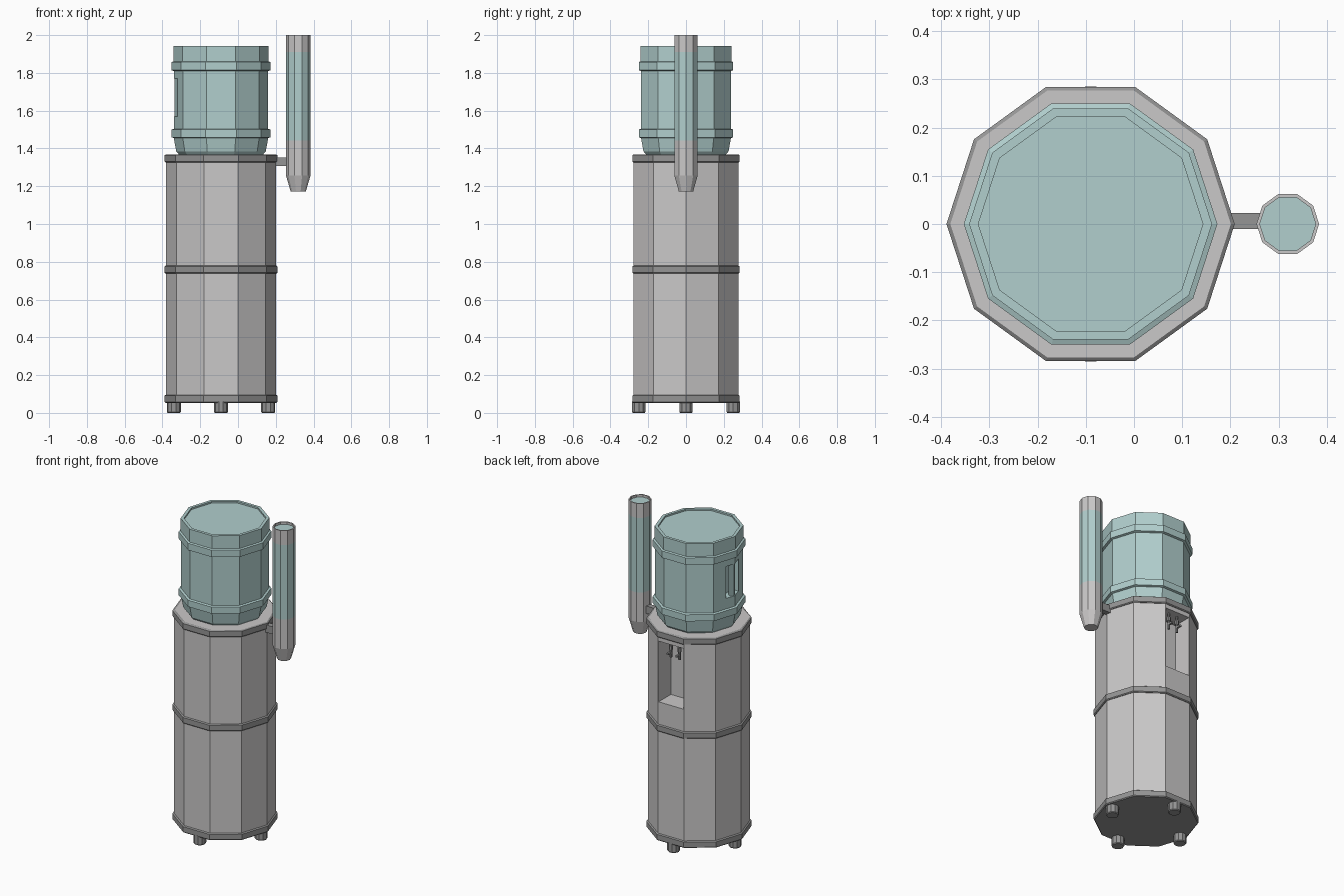
import bpy
import bmesh
from math import cos, sin, tau, pi
from mathutils import Vector

if "Cube" in bpy.data.objects:
    bpy.data.objects.remove(bpy.data.objects["Cube"])

SIDES = 10
CX = -0.09      # axis of the cabinet and bottle
TUBE_X = 0.319  # axis of the cup tube


def material(name, colour):
    m = bpy.data.materials.new(name)
    m.use_nodes = True
    m.diffuse_color = (*colour, 1)
    m.node_tree.nodes["Principled BSDF"].inputs["Base Color"].default_value = (*colour, 1)
    return m


LIGHT = material("light grey", (0.59, 0.58, 0.58))
DARK = material("dark grey", (0.3, 0.3, 0.3))
TEAL = material("pale teal", (0.44, 0.62, 0.61))


def finish(bm, name, *mats):
    bmesh.ops.recalc_face_normals(bm, faces=bm.faces)
    me = bpy.data.meshes.new(name)
    bm.to_mesh(me)
    bm.free()
    for m in mats:
        me.materials.append(m)
    ob = bpy.data.objects.new(name, me)
    bpy.context.collection.objects.link(ob)
    return ob


def lathe(name, profile, x, y, *mats, ring=False, sides=SIDES):
    """Turn (radius, height) points about a vertical axis; cap or close the ends."""
    bm = bmesh.new()
    loops = [[bm.verts.new((x + r * cos(tau * i / sides), y + r * sin(tau * i / sides), z))
              for i in range(sides)] for r, z in profile]
    pairs = list(zip(loops, loops[1:]))
    if ring:
        pairs.append((loops[-1], loops[0]))
    else:
        bm.faces.new(loops[0])
        bm.faces.new(loops[-1])
    for a, b in pairs:
        for i in range(sides):
            j = (i + 1) % sides
            bm.faces.new((a[i], a[j], b[j], b[i]))
    return finish(bm, name, *mats)


def box(name, lo, hi, mat):
    bm = bmesh.new()
    bmesh.ops.create_cube(bm, size=1)
    lo, hi = Vector(lo), Vector(hi)
    for v in bm.verts:
        v.co = (lo + hi) / 2 + v.co * (hi - lo)
    return finish(bm, name, mat)


def cut(target, cutter):
    cutter.hide_render = True
    cutter.hide_set(True)
    cutter.display_type = 'WIRE'
    mod = target.modifiers.new("recess", 'BOOLEAN')
    mod.operation = 'DIFFERENCE'
    mod.solver = 'EXACT'
    mod.object = cutter
    bpy.context.view_layer.objects.active = target
    bpy.ops.object.modifier_apply(modifier=mod.name)
    bpy.data.objects.remove(cutter)


# Cabinet with the tap niche in its back face
cabinet = lathe("cabinet", [(0.291, 0.057), (0.291, 1.369)], CX, 0, LIGHT)
cut(cabinet, box("niche_cutter", (CX - 0.086, 0.155, 0.92), (CX + 0.086, 0.4, 1.3), LIGHT))

# Collars around the cabinet
for name, z in (("bottom_collar", 0.053), ("middle_collar", 0.737), ("top_collar", 1.326)):
    top = z + 0.043
    lathe(name, [(0.285, z), (0.294, z), (0.299, z + 0.005), (0.299, top - 0.005),
                 (0.291, top), (0.285, top)], CX, 0, DARK, ring=True)
lathe("base_plate", [(0.29, 0.053), (0.29, 0.06)], CX, 0, DARK)

# Feet
for i in range(4):
    a = i * pi / 2
    lathe(f"foot_{i + 1}", [(0.033, 0), (0.037, 0.005), (0.037, 0.06)],
          CX + 0.25 * cos(a), 0.25 * sin(a), DARK)

# Taps hanging in the niche, each with a nozzle and a lever
for side, s in (("left", 1), ("right", -1)):
    x = CX + 0.03 * s
    lathe(f"{side}_tap_spout", [(0.008, 1.2), (0.008, 1.305)], x, 0.235, DARK, sides=8)
    lathe(f"{side}_tap_collar", [(0.012, 1.25), (0.012, 1.275)], x, 0.235, DARK, sides=8)
    box(f"{side}_tap_lever", (x - 0.006, 0.235, 1.225), (x + 0.006, 0.268, 1.237), DARK)

# Water bottle with two raised bands and a sunken top
bottle = lathe("water_bottle", [
    (0.222, 1.367), (0.237, 1.385), (0.25, 1.455),
    (0.263, 1.459), (0.263, 1.5), (0.25, 1.504), (0.25, 1.81),
    (0.263, 1.814), (0.263, 1.857), (0.252, 1.861),
    (0.252, 1.942), (0.233, 1.942), (0.233, 1.932)], CX, 0, TEAL)
cut(bottle, box("grip_cutter", (CX - 0.3, -0.06, 1.57), (CX - 0.19, 0.06, 1.77), TEAL))
lathe("bottle_grip", [(0.019, 1.565), (0.019, 1.775)], CX - 0.228, 0, TEAL)

# Cup tube, clear between its two solid ends
tube = lathe("cup_tube", [
    (0.04, 1.172), (0.065, 1.257), (0.065, 1.443), (0.065, 1.91), (0.065, 2.0),
    (0.058, 2.0), (0.058, 1.985)], TUBE_X, 0, LIGHT, TEAL)
for f in tube.data.polygons:
    z = f.center.z
    if 1.443 < z < 1.91 or (len(f.vertices) > 4 and z > 1.9):
        f.material_index = 1

# Bracket joining the tube to the cabinet
box("tube_bracket", (0.18, -0.01, 1.306), (0.27, 0.023, 1.353), DARK)
